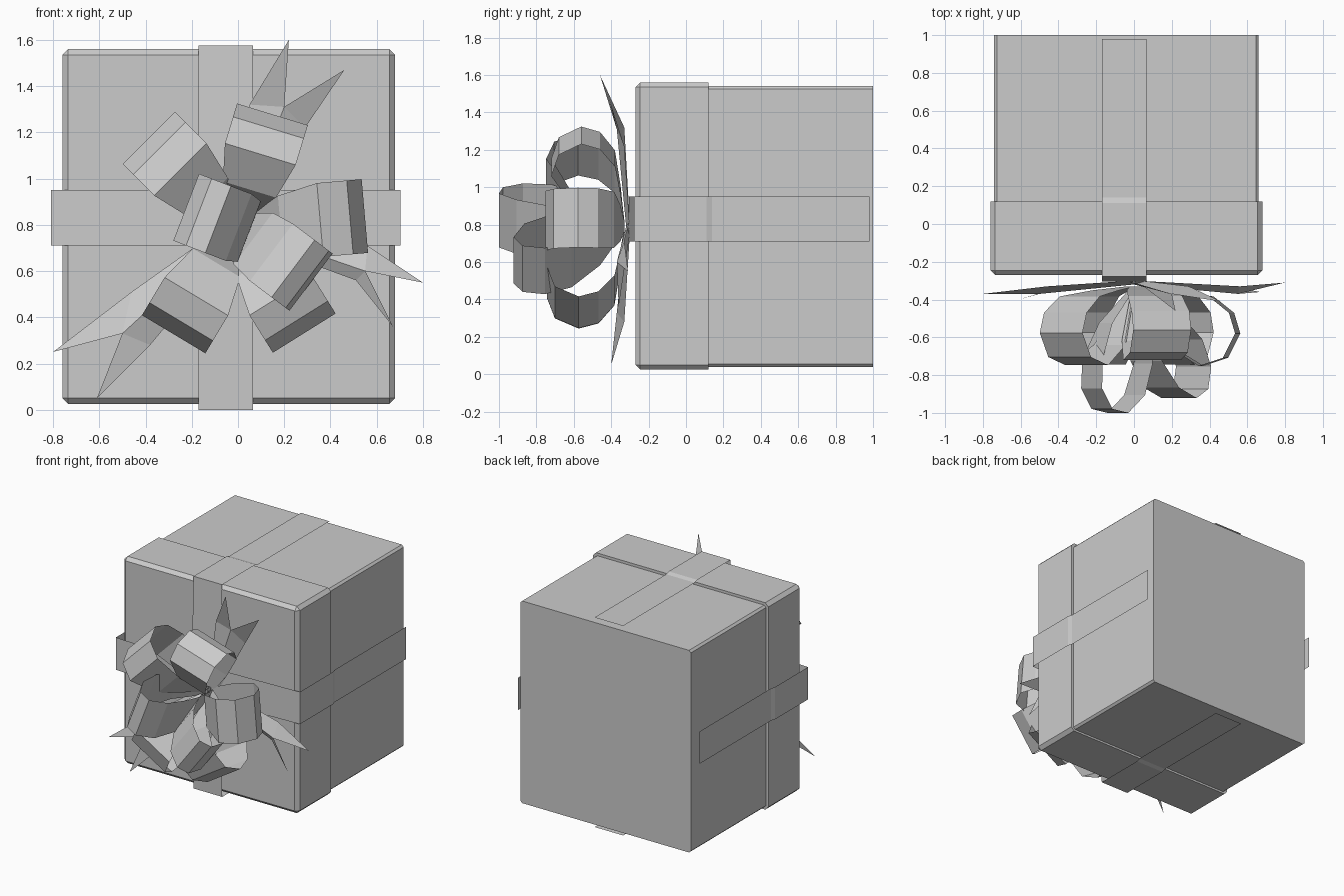
import bpy, bmesh, math
from mathutils import Vector

cube = bpy.data.objects.get("Cube")
if cube:
    bpy.data.objects.remove(cube)

GREY = (0.6, 0.6, 0.6, 1)
mat = bpy.data.materials.new("plain_grey")
mat.use_nodes = True
mat.diffuse_color = GREY
mat.node_tree.nodes["Principled BSDF"].inputs["Base Color"].default_value = GREY

BOW = Vector((0, -0.33, 0.79))
FORWARD = Vector((0, -1, 0))


def finish(name, bm):
    mesh = bpy.data.meshes.new(name)
    bm.to_mesh(mesh)
    bm.free()
    mesh.materials.append(mat)
    ob = bpy.data.objects.new(name, mesh)
    bpy.context.collection.objects.link(ob)
    return ob


def box(name, lo, hi, bevel, bevel_front):
    """Box with bevelled long edges, and optionally a bevelled front rim."""
    bm = bmesh.new()
    bmesh.ops.create_cube(bm, size=1)
    for v in bm.verts:
        v.co = [lo[i] if v.co[i] < 0 else hi[i] for i in range(3)]
    edges = []
    for e in bm.edges:
        along_y = abs(e.verts[0].co.y - e.verts[1].co.y) > 0.01
        front = all(v.co.y < lo[1] + 0.01 for v in e.verts)
        if along_y or (front and bevel_front):
            edges.append(e)
    bmesh.ops.bevel(bm, geom=edges, offset=bevel, segments=1, affect='EDGES')
    return finish(name, bm)


def strip(name, rows):
    """Ribbon sheet through pairs of left and right points."""
    bm = bmesh.new()
    pairs = [(bm.verts.new(a), bm.verts.new(b)) for a, b in rows]
    for (a, b), (c, d) in zip(pairs, pairs[1:]):
        bm.faces.new((a, b, d, c))
    bmesh.ops.recalc_face_normals(bm, faces=bm.faces)
    return finish(name, bm)


def band_path(lo, hi, mid):
    """Wrap from one side over the front to the other, stepping out at the lid."""
    side = [(0.98, 0.01), (0.14, 0.01), (0.11, 0), (-0.278, 0)]
    path = [(hi - inset, y) for y, inset in side] + [(mid, -0.305)]
    return path + [(lo + inset, y) for y, inset in reversed(side)]


# Box and lid
box("box_body", (-0.74, 0.10, 0.04), (0.66, 1.0, 1.54), 0.015, False)
box("box_lid", (-0.76, -0.27, 0.025), (0.68, 0.12, 1.56), 0.025, True)

# Wrapped ribbon bands
strip("vertical_band", [((-0.17, y, z), (0.065, y, z))
                        for z, y in band_path(0, 1.575, 0.8)])
strip("horizontal_band", [((x, y, 0.71), (x, y, 0.95))
                          for x, y in band_path(-0.808, 0.703, -0.05)])

# Loop profiles: reach, rise, ribbon width
OUTER = [(0.02, 0, 0.06), (0.2, 0.02, 0.2), (0.38, 0.05, 0.3),
         (0.48, 0.13, 0.32), (0.51, 0.23, 0.32), (0.45, 0.35, 0.32),
         (0.33, 0.39, 0.32), (0.17, 0.29, 0.24), (0.03, 0.05, 0.06)]
INNER = [(0, 0, 0.06), (0.22, -0.11, 0.2), (0.42, -0.14, 0.3),
         (0.57, -0.11, 0.31), (0.66, -0.03, 0.31), (0.66, 0.06, 0.31),
         (0.55, 0.13, 0.31), (0.38, 0.14, 0.28), (0.2, 0.1, 0.18),
         (0, 0.02, 0.06)]


def bow_loop(name, profile, angle, pitch=0, scale=1):
    a, p = math.radians(angle), math.radians(pitch)
    out = Vector((math.cos(a), 0, math.sin(a)))
    across = Vector((-math.sin(a), 0, math.cos(a)))
    u = out * math.cos(p) + FORWARD * math.sin(p)
    v = FORWARD * math.cos(p) - out * math.sin(p)
    rows = []
    for r, d, w in profile:
        c = BOW + (u * r + v * d) * scale
        rows.append((c - across * w / 2, c + across * w / 2))
    strip(name, rows)


# Bow loops
bow_loop("loop_upper_right", OUTER, 135, scale=1.07)
bow_loop("loop_upper_left", OUTER, 73)
bow_loop("loop_left", OUTER, 5, scale=1.08)
bow_loop("loop_lower_left", OUTER, -58, scale=1.06)
bow_loop("loop_lower_right", OUTER, -121, scale=1.06)
bow_loop("front_loop_right", INNER, 159, 77, 1.02)
bow_loop("front_loop_left", INNER, -37, 58)


def tail(name, sh_a, sh_b, notch, tip_a, tip_b):
    """Ribbon tail, folded along its middle, with a V-cut end."""
    bm = bmesh.new()
    side = (Vector(sh_b) - Vector(sh_a)).normalized() * 0.04
    cx, cz = BOW.x, BOW.z

    def vert(p, y):
        return bm.verts.new((p[0], y, p[1]))
    base_a = vert((cx - side.x, cz - side.y), -0.30)
    base_m = vert((cx, cz), -0.32)
    base_b = vert((cx + side.x, cz + side.y), -0.30)
    a, b, n = vert(sh_a, -0.33), vert(sh_b, -0.33), vert(notch, -0.37)
    ta, tb = vert(tip_a[:2], tip_a[2]), vert(tip_b[:2], tip_b[2])
    for f in ((base_a, base_m, n, a), (base_m, base_b, b, n),
              (a, n, ta), (n, b, tb)):
        bm.faces.new(f)
    bmesh.ops.recalc_face_normals(bm, faces=bm.faces)
    finish(name, bm)


# Ribbon tails
tail("tail_top", (0.05, 1.32), (0.29, 1.22), (0.2, 1.31),
     (0.22, 1.6, -0.46), (0.46, 1.47, -0.41))
tail("tail_lower_right", (-0.46, 0.51), (-0.38, 0.28), (-0.5, 0.33),
     (-0.8, 0.25, -0.37), (-0.61, 0.05, -0.40))
tail("tail_left", (0.56, 0.71), (0.51, 0.56), (0.55, 0.6),
     (0.8, 0.55, -0.31), (0.67, 0.36, -0.36))
